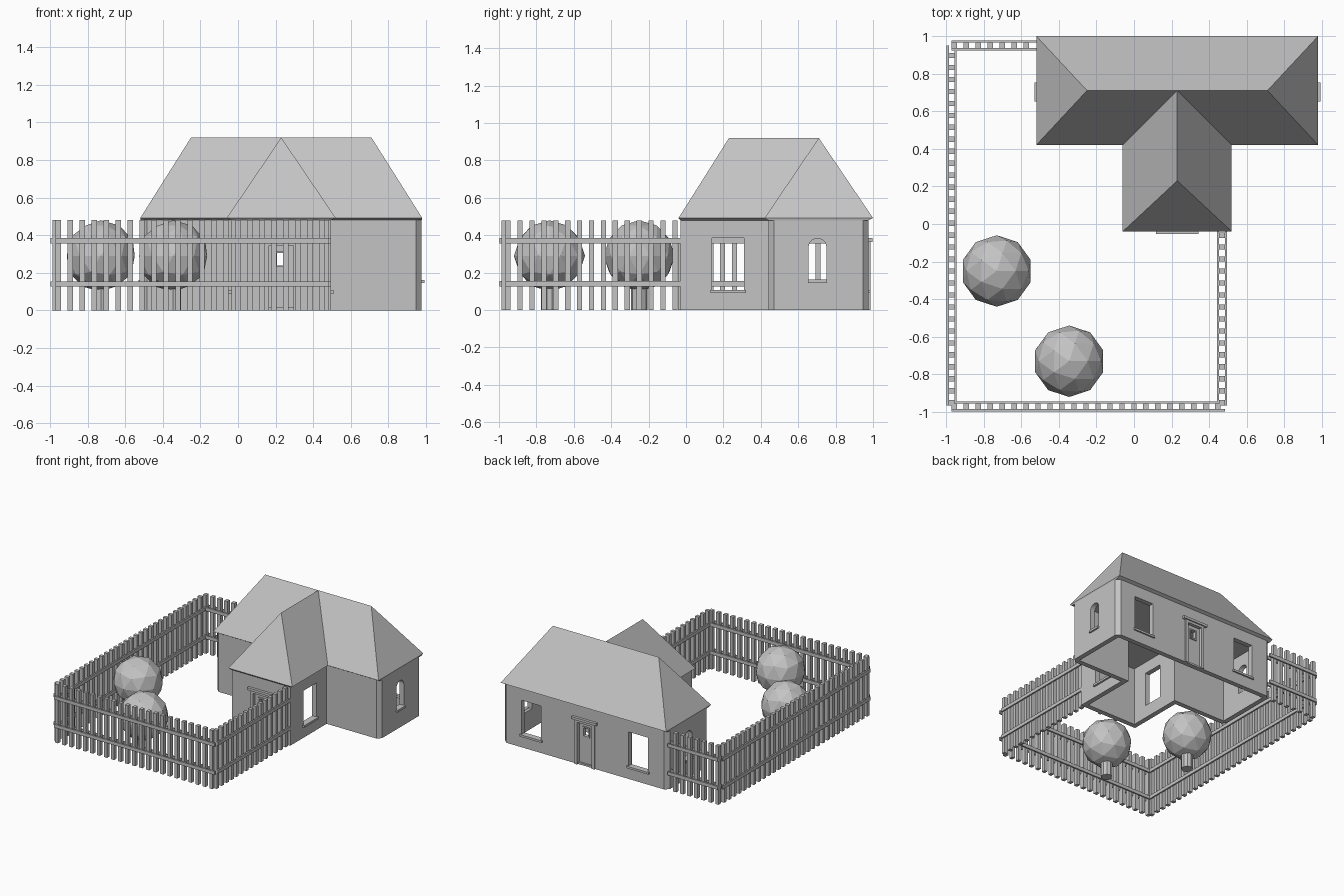
import bpy, bmesh, math
from mathutils import Vector

if "Cube" in bpy.data.objects:
    bpy.data.objects.remove(bpy.data.objects["Cube"], do_unlink=True)

grey = bpy.data.materials.new("plain_grey")
grey.use_nodes = True
grey.diffuse_color = (0.55, 0.55, 0.55, 1)
grey.node_tree.nodes["Principled BSDF"].inputs["Base Color"].default_value = (0.55, 0.55, 0.55, 1)


def finish(name, bm):
    bmesh.ops.recalc_face_normals(bm, faces=bm.faces)
    mesh = bpy.data.meshes.new(name)
    bm.to_mesh(mesh)
    bm.free()
    mesh.materials.append(grey)
    obj = bpy.data.objects.new(name, mesh)
    bpy.context.collection.objects.link(obj)
    return obj


def add_box(bm, x0, x1, y0, y1, z0, z1):
    verts = bmesh.ops.create_cube(bm, size=1)["verts"]
    for v in verts:
        v.co = Vector((x0 + (v.co.x + 0.5) * (x1 - x0),
                       y0 + (v.co.y + 0.5) * (y1 - y0),
                       z0 + (v.co.z + 0.5) * (z1 - z0)))


def box(name, *bounds):
    bm = bmesh.new()
    add_box(bm, *bounds)
    return finish(name, bm)


def prism(name, points, direction):
    """Extrude a flat outline along a direction."""
    bm = bmesh.new()
    face = bm.faces.new([bm.verts.new(p) for p in points])
    out = bmesh.ops.extrude_face_region(bm, geom=[face])
    moved = [g for g in out["geom"] if isinstance(g, bmesh.types.BMVert)]
    bmesh.ops.translate(bm, verts=moved, vec=direction)
    return finish(name, bm)


def cut(target, cutter):
    mod = target.modifiers.new("opening", 'BOOLEAN')
    mod.operation, mod.solver, mod.object = 'DIFFERENCE', 'EXACT', cutter
    bpy.context.view_layer.update()
    graph = bpy.context.evaluated_depsgraph_get()
    mesh = bpy.data.meshes.new_from_object(target.evaluated_get(graph))
    target.modifiers.clear()
    target.data = mesh
    bpy.data.objects.remove(cutter, do_unlink=True)


# House walls: T-shaped shell with chamfered corners on the long block
L, R, F, B = -0.515, 0.977, 0.44, 0.975      # long block
WL, WR, WF = -0.035, 0.495, -0.03            # front wing
MID, C, T = 0.23, 0.03, 0.04                 # centre, chamfer, thickness
outer = [(L + C, F), (WL, F), (WL, WF), (WR, WF), (WR, F), (R - C, F), (R, F + C),
         (R, B - C), (R - C, B), (L + C, B), (L, B - C), (L, F + C)]
inner = [(L + T, F + T), (WL + T, F + T), (WL + T, WF + T), (WR - T, WF + T),
         (WR - T, F + T), (R - T, F + T), (R - T, B - T), (L + T, B - T)]
walls = prism("walls", [(x, y, 0) for x, y in outer], (0, 0, 0.485))
cut(walls, prism("room", [(x, y, -0.1) for x, y in inner], (0, 0, 0.7)))

# Rectangular windows: wing sides and back, each with a sill
Z0, Z1 = 0.105, 0.385
cut(walls, box("opening", WL - 0.1, WR + 0.1, 0.14, 0.31, Z0, Z1))
for side, x in (("right", WL), ("left", WR)):
    box(f"wing_sill_{side}", x - 0.015, x + 0.015, 0.13, 0.32, Z0 - 0.015, Z0 + 0.002)
for side, x in (("right", -0.25), ("left", 0.72)):
    cut(walls, box("opening", x - 0.087, x + 0.087, B - 0.1, B + 0.1, Z0, Z1))
    box(f"back_sill_{side}", x - 0.1, x + 0.1, B - 0.015, B + 0.012, Z0 - 0.015, Z0 + 0.002)

# Arched windows through both ends
YC, RAD, SPRING, BASE = 0.703, 0.048, 0.335, 0.16
arch = [(YC + RAD * math.cos(a), SPRING + RAD * math.sin(a))
        for a in (math.pi * i / 10 for i in range(11))]
arch += [(YC - RAD, BASE), (YC + RAD, BASE)]
cut(walls, prism("opening", [(L - 0.1, y, z) for y, z in arch], (R - L + 0.2, 0, 0)))
for side, x in (("right", L), ("left", R)):
    box(f"end_sill_{side}", x - 0.014, x + 0.014, YC - 0.05, YC + 0.05, BASE - 0.015, BASE + 0.002)

# Doors: recessed leaf, see-through light, surround and cap
for name, y, out in (("front", WF, -1), ("back", B, 1)):
    def span(a, b):
        return sorted((y + out * a, y + out * b))
    cut(walls, box("opening", MID - 0.065, MID + 0.065, *span(-0.015, 0.05), 0.015, 0.345))
    cut(walls, box("opening", MID - 0.022, MID + 0.022, *span(-0.1, 0.05), 0.24, 0.305))
    bm = bmesh.new()
    for s in (-1, 1):
        a, b = sorted((MID + s * 0.065, MID + s * 0.09))
        add_box(bm, a, b, *span(-0.01, 0.012), 0, 0.345)
        a, b = sorted((MID + s * 0.022, MID + s * 0.032))
        add_box(bm, a, b, *span(-0.02, -0.007), 0.23, 0.315)
    add_box(bm, MID - 0.09, MID + 0.09, *span(-0.01, 0.012), 0.345, 0.365)
    add_box(bm, MID - 0.112, MID + 0.112, *span(-0.01, 0.022), 0.365, 0.385)
    for z in (0.23, 0.305):
        add_box(bm, MID - 0.022, MID + 0.022, *span(-0.02, -0.007), z, z + 0.01)
    finish(f"{name}_door_surround", bm)


# Hipped roofs with sloping soffits
def hip_roof(name, x0, x1, y0, y1, inset_x, inset_front, inset_back, ridge):
    bm = bmesh.new()
    eave = [bm.verts.new((x, y, 0.492)) for x, y in ((x0, y0), (x1, y0), (x1, y1), (x0, y1))]
    ix0, ix1, iy0, iy1 = x0 + inset_x, x1 - inset_x, y0 + inset_front, y1 - inset_back
    low = [bm.verts.new((x, y, 0.48)) for x, y in ((ix0, iy0), (ix1, iy0), (ix1, iy1), (ix0, iy1))]
    a, b = [bm.verts.new((x, y, 0.92)) for x, y in ridge]
    bm.faces.new(low)
    for i in range(4):
        j = (i + 1) % 4
        bm.faces.new((low[i], low[j], eave[j], eave[i]))
    e = eave
    if abs(a.co.x - b.co.x) > abs(a.co.y - b.co.y):
        faces = ((e[0], e[1], b, a), (e[1], e[2], b), (e[2], e[3], a, b), (e[3], e[0], a))
    else:
        faces = ((e[0], e[1], a), (e[1], e[2], b, a), (e[2], e[3], b), (e[3], e[0], a, b))
    for f in faces:
        bm.faces.new(f)
    return finish(name, bm)


hip_roof("main_roof", -0.52, 0.98, 0.42, 1.0, 0.003, 0.02, 0.025, ((-0.25, 0.71), (0.71, 0.71)))
hip_roof("wing_roof", -0.06, 0.52, -0.04, 0.71, 0.025, 0.01, 0, ((MID, 0.23), (MID, 0.71)))


# Picket fence: square slats between paired rails
def fence(name, along_x, line, start, end):
    bm = bmesh.new()

    def piece(a, b, c, d, z0, z1):
        add_box(bm, *((a, b, c, d) if along_x else (c, d, a, b)), z0, z1)
    p = start + 0.014
    while p < end - 0.01:
        piece(p - 0.014, p + 0.014, line - 0.016, line + 0.016, 0, 0.48)
        p += 0.0637
    for z in (0.127, 0.357):
        for s in (-1, 1):
            c = line + s * 0.021
            piece(start, end, c - 0.006, c + 0.006, z, z + 0.028)
    finish(name, bm)


fence("front_fence", True, -0.97, -0.97, 0.485)
fence("right_fence", False, -0.97, -0.965, 0.95)
fence("left_fence", False, 0.468, -0.965, WF)
fence("back_fence", True, 0.95, -0.97, L)

# Round faceted trees
for i, (x, y) in enumerate(((-0.73, -0.25), (-0.345, -0.73)), 1):
    bm = bmesh.new()
    bmesh.ops.create_icosphere(bm, subdivisions=2, radius=0.19)
    bmesh.ops.translate(bm, verts=bm.verts, vec=(x, y, 0.29))
    finish(f"tree_crown_{i}", bm)
    bm = bmesh.new()
    bmesh.ops.create_cone(bm, cap_ends=True, segments=10, radius1=0.045, radius2=0.045, depth=0.16)
    bmesh.ops.translate(bm, verts=bm.verts, vec=(x, y, 0.08))
    finish(f"tree_trunk_{i}", bm)
